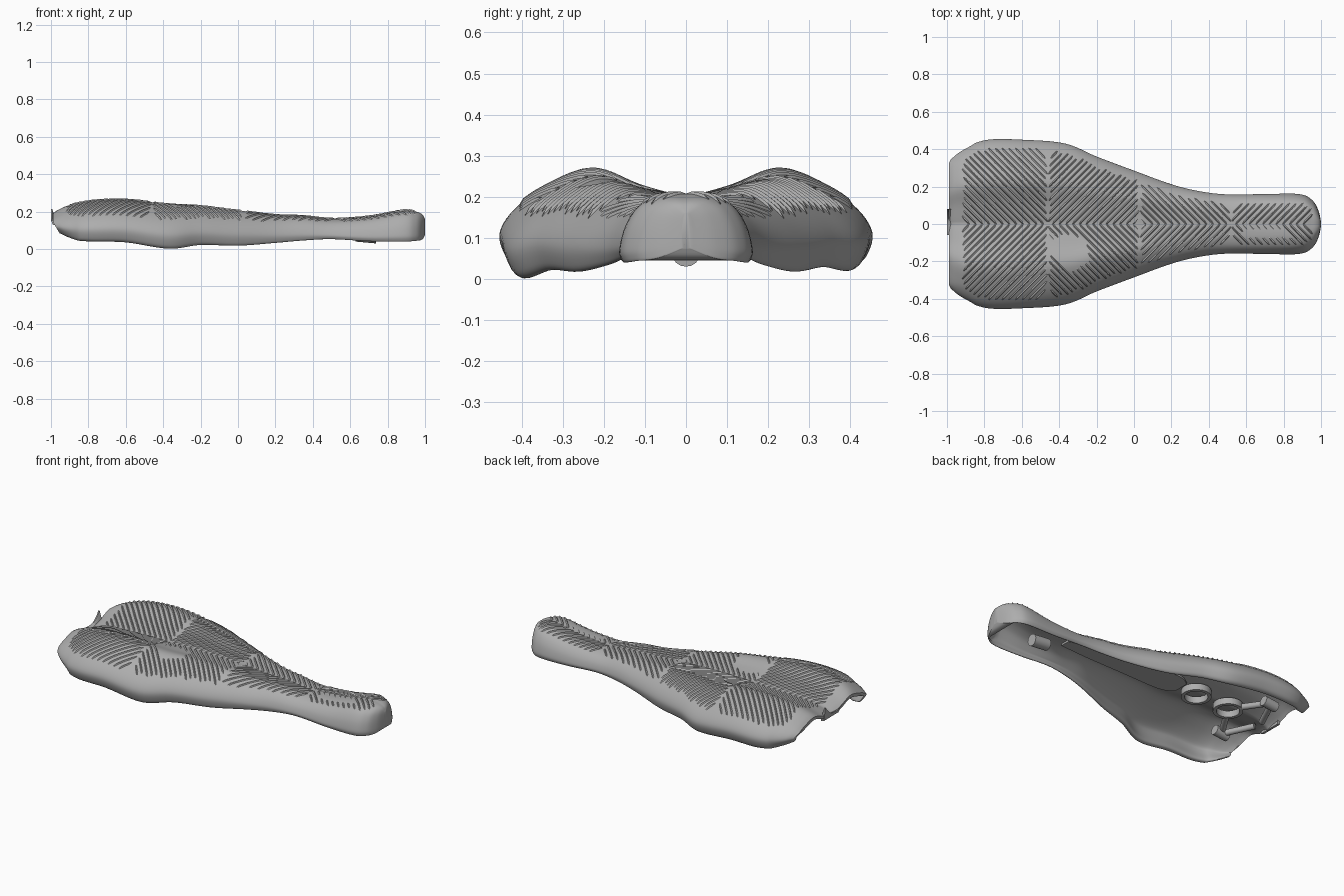
import bpy, bmesh, math
from mathutils import Vector, Matrix
from mathutils.bvhtree import BVHTree

cube = bpy.data.objects.get("Cube")
if cube:
    bpy.data.objects.remove(cube, do_unlink=True)

grey = bpy.data.materials.new("matte_grey")
grey.use_nodes = True
grey.diffuse_color = (0.42, 0.42, 0.42, 1)
grey.node_tree.nodes["Principled BSDF"].inputs["Base Color"].default_value = grey.diffuse_color


def finish(name, bm, angle=40):
    """Turn a bmesh into a shaded object."""
    bmesh.ops.recalc_face_normals(bm, faces=bm.faces)
    mesh = bpy.data.meshes.new(name)
    bm.to_mesh(mesh)
    bm.free()
    mesh.materials.append(grey)
    mesh.shade_smooth()
    mesh.set_sharp_from_angle(angle=math.radians(angle))
    obj = bpy.data.objects.new(name, mesh)
    bpy.context.collection.objects.link(obj)
    return obj


def skin(bm, loops, closed=False):
    """Bridge matching vertex loops; cap the ends of an open run."""
    count = len(loops)
    for i in range(count if closed else count - 1):
        a, b = loops[i], loops[(i + 1) % count]
        for k in range(len(a)):
            m = (k + 1) % len(a)
            bm.faces.new((a[k], a[m], b[m], b[k]))
    if not closed:
        bm.faces.new(loops[0])
        bm.faces.new(loops[-1])


def spline(points, steps):
    """Smooth curve through the points, in any number of dimensions."""
    out = []
    last = len(points) - 1
    for i in range(last):
        a, b = points[max(i - 1, 0)], points[i]
        c, d = points[i + 1], points[min(i + 2, last)]
        for j in range(steps):
            t = j / steps
            out.append([q + 0.5 * t * (r - p + t * (2*p - 5*q + 4*r - s + t * (3*(q - r) + s - p)))
                        for p, q, r, s in zip(a, b, c, d)])
    out.append(list(points[-1]))
    return out


def clamp(v):
    return max(0.0, min(1.0, v))


# Stations from tail to nose: x, half width, hump height, centre height, rim height
stations = [
    (-.99, .35, .19, .14, .085), (-.96, .382, .21, .158, .066),
    (-.9, .412, .235, .175, .05), (-.78, .45, .259, .187, .04),
    (-.6, .45, .265, .192, .036), (-.37, .43, .24, .198, .002),
    (-.2, .36, .23, .198, .022), (0, .285, .205, .193, .018),
    (.2, .212, .182, .18, .033), (.35, .175, .177, .174, .046),
    (.5, .158, .162, .162, .053), (.7, .16, .174, .174, .042),
    (.88, .16, .206, .206, .04), (.95, .13, .2, .2, .044),
    (.985, .075, .185, .185, .052), (1, .012, .16, .16, .075)]


def half_section(x, w, h, c, b, side):
    """Outer skin from the centre to the rim, then the inner skin back."""
    if side > 0:
        b += .018 * math.exp(-((x + .37) / .18) ** 2)
    d = h - b
    nose = clamp((x - .05) / .5)
    fill = clamp((.96 - x) / .08)
    wall = .018

    def z_at(wide, narrow):
        return h - d * (wide + (narrow - wide) * nose)

    dip = .45 + .5 * nose
    crown = [(0, c), (.25, c + dip * (h - c)), (.5, z_at(0, .05)),
             (.75, z_at(.18, .2)), (.92, z_at(.42, .47))]
    rim = [(1, z_at(.68, .8)), (.97, z_at(.92, .95)), (.92, b), (.88, b + .06 * d)]
    inner = [(.92, z_at(.68, .75))]
    inner += [(s * (1 - .4 * wall / w), z - wall) for s, z in crown[::-1]]
    inner = [(s, b + (z - b) * fill) for s, z in inner]
    tail = .6 * clamp((-.85 - x) / .14)
    return [(x + tail * max(0, h - z - .045), side * s * w, z)
            for s, z in spline(crown + rim + inner, 5)]


# Hollow thin-walled shell
bm = bmesh.new()
rings = []
for row in spline(stations, 6):
    loop = half_section(*row, 1) + half_section(*row, -1)[-2:0:-1]
    rings.append([bm.verts.new(p) for p in loop])
skin(bm, rings)
bmesh.ops.recalc_face_normals(bm, faces=bm.faces)
tree = BVHTree.FromBMesh(bm)
finish("saddle_shell", bm, 60)


def drop(x, y):
    """Point and normal of the upper skin."""
    hit, normal, _, _ = tree.ray_cast(Vector((x, y, 1)), Vector((0, 0, -1)))
    return (hit, normal) if hit else None


def worn(x, y):
    """Smooth patches where the tread fades out."""
    return (((x + .34) / .09) ** 2 + ((y + .15) / .09) ** 2 < 1
            or ((x - .7) / .12) ** 2 + ((y + .05) / .02) ** 2 < 1)


def ridge(bm, run, side):
    """A thin raised strip with tapered ends."""
    rows = []
    for i, (p, n) in enumerate(run):
        rise = 0 if i in (0, len(run) - 1) else .006
        flat = (side - n * side.dot(n)).normalized()
        rows.append([bm.verts.new(p - flat * .006 - n * .001),
                     bm.verts.new(p + n * rise),
                     bm.verts.new(p + flat * .006 - n * .001)])
    for a, b in zip(rows, rows[1:]):
        for k in range(2):
            bm.faces.new((a[k], a[k + 1], b[k + 1], b[k]))


# Herringbone tread: nested diamonds mirrored across the seams
bm = bmesh.new()
pitch, step, reach = .036, .014, .49
for centre in (-.95, .03, 1.01):
    for sx in (-1, 1):
        for sy in (-1, 1):
            side = Vector((sx, sy, 0)).normalized()
            for n in range(1, 27):
                run = []
                for i in range(36):
                    t = i * step
                    dx = n * pitch - t
                    x, y = centre + sx * dx, sy * t
                    hit = None
                    if 0 <= dx <= reach and -.92 < x < .965 and not worn(x, y):
                        hit = drop(x, y)
                        if hit and (hit[1].z < .4 or not drop(x, y + sy * .04)):
                            hit = None
                    if hit:
                        run.append(hit)
                    if not hit or i == 35:
                        if len(run) > 2:
                            ridge(bm, run, side)
                        run = []
finish("herringbone_tread", bm, 30)

# Curled tab at the middle of the tail
bm = bmesh.new()
rows = []
for i in range(9):
    y = -.06 + .14 * i / 8
    top = .155 + .06 * clamp(y / .08) ** 2
    rows.append([bm.verts.new(p) for p in (
        (-.97, y, .125), (-.99, y, .13), (-1, y, top), (-.993, y, top), (-.97, y, .14))])
skin(bm, rows)
finish("tail_tab", bm)


def rod(name, start, end, radius, sides=16):
    a, b = Vector(start), Vector(end)
    turn = (b - a).to_track_quat('Z', 'Y').to_matrix().to_4x4()
    bm = bmesh.new()
    bmesh.ops.create_cone(bm, cap_ends=True, segments=sides, radius1=radius, radius2=radius,
                          depth=(b - a).length, matrix=Matrix.Translation((a + b) / 2) @ turn)
    return finish(name, bm)


def ring(name, x, z, radius, thick):
    bm = bmesh.new()
    loops = []
    for i in range(24):
        a = math.tau * i / 24
        loops.append([bm.verts.new((x + r * math.cos(a), r * math.sin(a), z + h))
                      for r, h in ((radius, 0), (radius - thick, 0),
                                   (radius - thick, .04), (radius, .04))])
    skin(bm, loops, closed=True)
    return finish(name, bm)


# Underside fittings: spine plate, rings, ribs and rail sockets
bm = bmesh.new()
rows = []
for x, w, z in spline([(.5, .03, .13), (.3, .055, .14), (0, .08, .155),
                       (-.25, .09, .16), (-.34, .05, .16)], 4):
    rows.append([bm.verts.new((x, y, z + h))
                 for y, h in ((-w, 0), (w, 0), (w, .012), (-w, .012))])
skin(bm, rows)
finish("spine_plate", bm)
for name, s in (("left", 1), ("right", -1)):
    rod(name + "_rail_socket", (-.85, s * .21, .13), (-.76, s * .21, .14), .03)
    rod(name + "_tail_rib", (-.8, s * .19, .145), (-.72, s * .06, .15), .018)
    rod(name + "_cross_rib", (-.82, s * .2, .135), (-.9, s * .03, .135), .018)
ring("rear_spine_ring", -.68, .135, .085, .02)
ring("middle_spine_ring", -.45, .14, .085, .02)
rod("nose_socket", (.63, 0, .075), (.74, 0, .065), .035)
